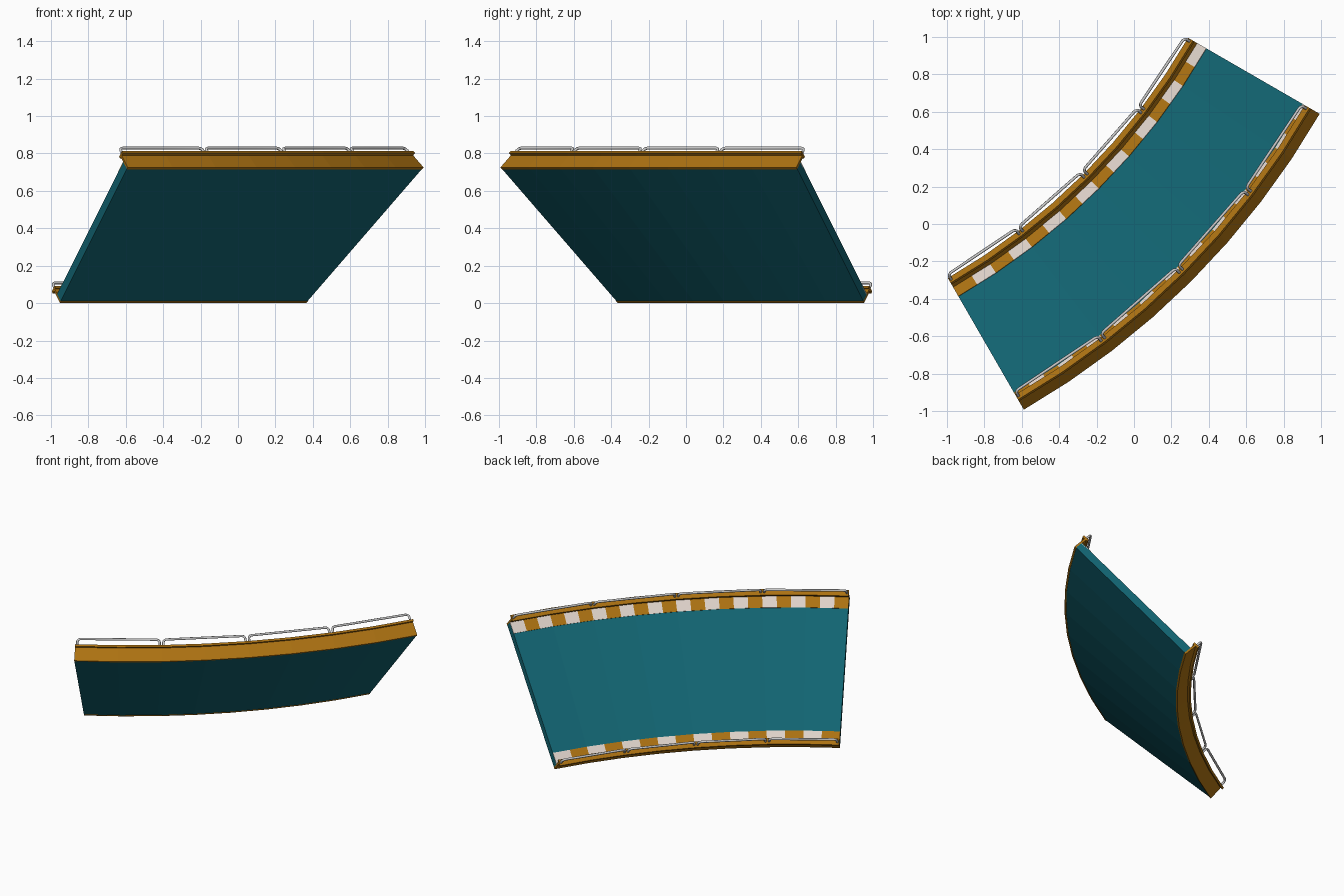
import bpy, bmesh, math
from mathutils import Vector

if "Cube" in bpy.data.objects:
    bpy.data.objects.remove(bpy.data.objects["Cube"])

# Banked track curve: 30 degree arc around (-C, C), 45 degree bank, cross-section in (u, v):
# u runs up the slope, v is perpendicular to the road
C, R0, S = 2.75, 3.597, math.sqrt(0.5)
SEGS, WIDTH = 8, 1.025


def arc(deg, u, v):
    a = math.radians(deg)
    r = R0 + S * (u - v)
    return Vector((-C + r * math.cos(a), C + r * math.sin(a), S * (u + v)))


def seg_point(t, u, v):
    # t = 0..SEGS, straight facets between segment joints
    i = min(int(t), SEGS - 1)
    d = 30 / SEGS
    return arc(-60 + i * d, u, v).lerp(arc(-60 + (i + 1) * d, u, v), t - i)


def material(name, rgb):
    m = bpy.data.materials.new(name)
    m.diffuse_color = (*rgb, 1)
    m.use_nodes = True
    m.node_tree.nodes["Principled BSDF"].inputs["Base Color"].default_value = m.diffuse_color
    return m


teal = material("road_teal", (0.006, 0.13, 0.17))
orange = material("orange", (0.42, 0.17, 0.006))
white = material("white", (0.75, 0.66, 0.60))


def rect(u0, u1, v0, v1):
    return [(u0, v0), (u1, v0), (u1, v1), (u0, v1)]


def add_sweep(bm, profile, ts, mat=0):
    rings = [[bm.verts.new(seg_point(t, u, v)) for u, v in profile] for t in ts]
    faces = [bm.faces.new(rings[0]), bm.faces.new(rings[-1][::-1])]
    n = len(profile)
    for a, b in zip(rings, rings[1:]):
        for k in range(n):
            faces.append(bm.faces.new((a[k], b[k], b[(k + 1) % n], a[(k + 1) % n])))
    for f in faces:
        f.material_index = mat


def finish(bm, name, mats):
    bmesh.ops.recalc_face_normals(bm, faces=bm.faces)
    me = bpy.data.meshes.new(name)
    bm.to_mesh(me)
    bm.free()
    for m in mats:
        me.materials.append(m)
    ob = bpy.data.objects.new(name, me)
    bpy.context.collection.objects.link(ob)
    return ob


# Road slab
bm = bmesh.new()
add_sweep(bm, rect(0.012, WIDTH - 0.012, 0.002, 0.055), range(SEGS + 1))
finish(bm, "road", [teal])

for side, flip, count in (("inner", False, 16), ("outer", True, 24)):
    def fu(u):
        return WIDTH - u if flip else u

    # Side wall: thin web with a wider lip on top
    bm = bmesh.new()
    wall = [(0, 0), (0.014, 0), (0.014, 0.092), (0.024, 0.092),
            (0.024, 0.106), (-0.018, 0.106), (-0.018, 0.092), (0, 0.092)]
    add_sweep(bm, [(fu(u), v) for u, v in wall], range(SEGS + 1))
    finish(bm, side + "_wall", [orange])

    # Striped kerb
    bm = bmesh.new()
    for i in range(count):
        k = SEGS / count
        add_sweep(bm, rect(fu(0.013), fu(0.092), 0.05, 0.058),
                  (i * k, (i + 1) * k), i % 2)
    finish(bm, side + "_kerb", [orange, white])

    # Four bent-pipe guard rails
    cu = bpy.data.curves.new(side + "_guard_rails", 'CURVE')
    cu.dimensions = '3D'
    cu.bevel_depth = 0.008
    cu.bevel_resolution = 1
    cu.use_fill_caps = True
    u = fu(0.003)
    for i in range(4):
        a, b = -60 + i * 7.5, -60 + (i + 1) * 7.5
        base = [arc(a, u, 0.1), arc(b, u, 0.1)]
        top = [arc(a, u, 0.15), arc(b, u, 0.15)]
        along = (top[1] - top[0]).normalized()
        half = []
        for s, e in ((1, 0), (-1, 1)):
            up = (top[e] - base[e]).normalized()
            p = base[e] + along * s * 0.012
            q = top[e] + along * s * 0.012
            c = q - up * 0.02 + along * s * 0.02
            bend = [c + (up * math.sin(x) - along * s * math.cos(x)) * 0.02
                    for x in (0, math.pi / 6, math.pi / 3, math.pi / 2)]
            half.append([p] + bend)
        pts = half[0] + half[1][::-1]
        sp = cu.splines.new('POLY')
        sp.points.add(len(pts) - 1)
        for pt, co in zip(sp.points, pts):
            pt.co = (*co, 1)
    bpy.context.collection.objects.link(bpy.data.objects.new(side + "_guard_rails", cu))
